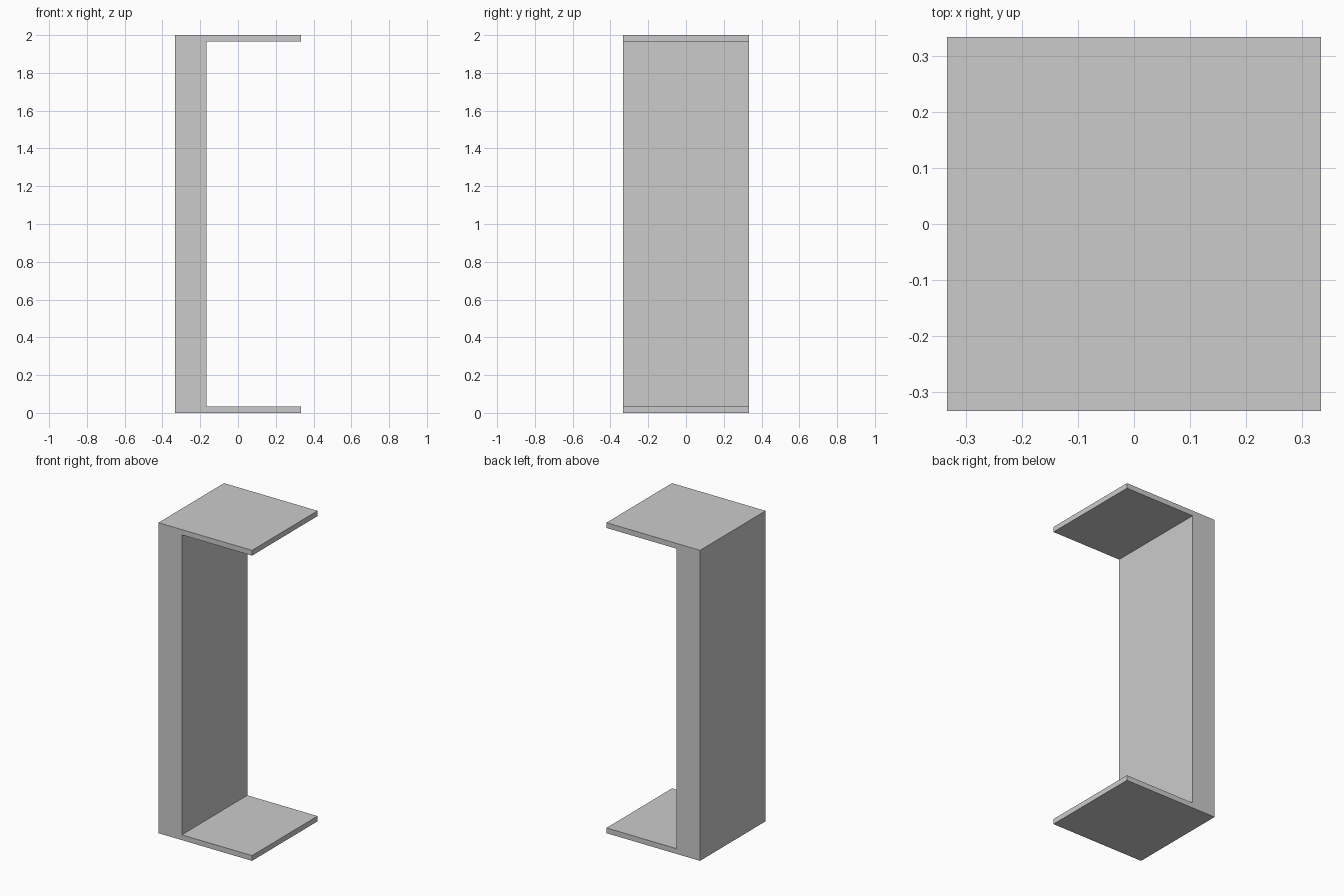
import bpy
import bmesh

if "Cube" in bpy.data.objects:
    bpy.data.objects.remove(bpy.data.objects["Cube"])

HALF = 1 / 3        # half width and half depth
HEIGHT = 2.0
WALL_X = -1 / 6     # inner face of the back wall
PLATE = 0.034       # thickness of top and bottom plates

# C-shaped side profile (x, z)
profile = [(-HALF, 0), (HALF, 0), (HALF, PLATE), (WALL_X, PLATE),
           (WALL_X, HEIGHT - PLATE), (HALF, HEIGHT - PLATE),
           (HALF, HEIGHT), (-HALF, HEIGHT)]

# Extrude the profile along y
bm = bmesh.new()
face = bm.faces.new([bm.verts.new((x, -HALF, z)) for x, z in profile])
result = bmesh.ops.extrude_face_region(bm, geom=[face], use_keep_orig=True)
moved = [v for v in result["geom"] if isinstance(v, bmesh.types.BMVert)]
bmesh.ops.translate(bm, verts=moved, vec=(0, 2 * HALF, 0))
bmesh.ops.recalc_face_normals(bm, faces=bm.faces)

mesh = bpy.data.meshes.new("channel_frame")
bm.to_mesh(mesh)
bm.free()
bpy.context.collection.objects.link(bpy.data.objects.new("channel_frame", mesh))
